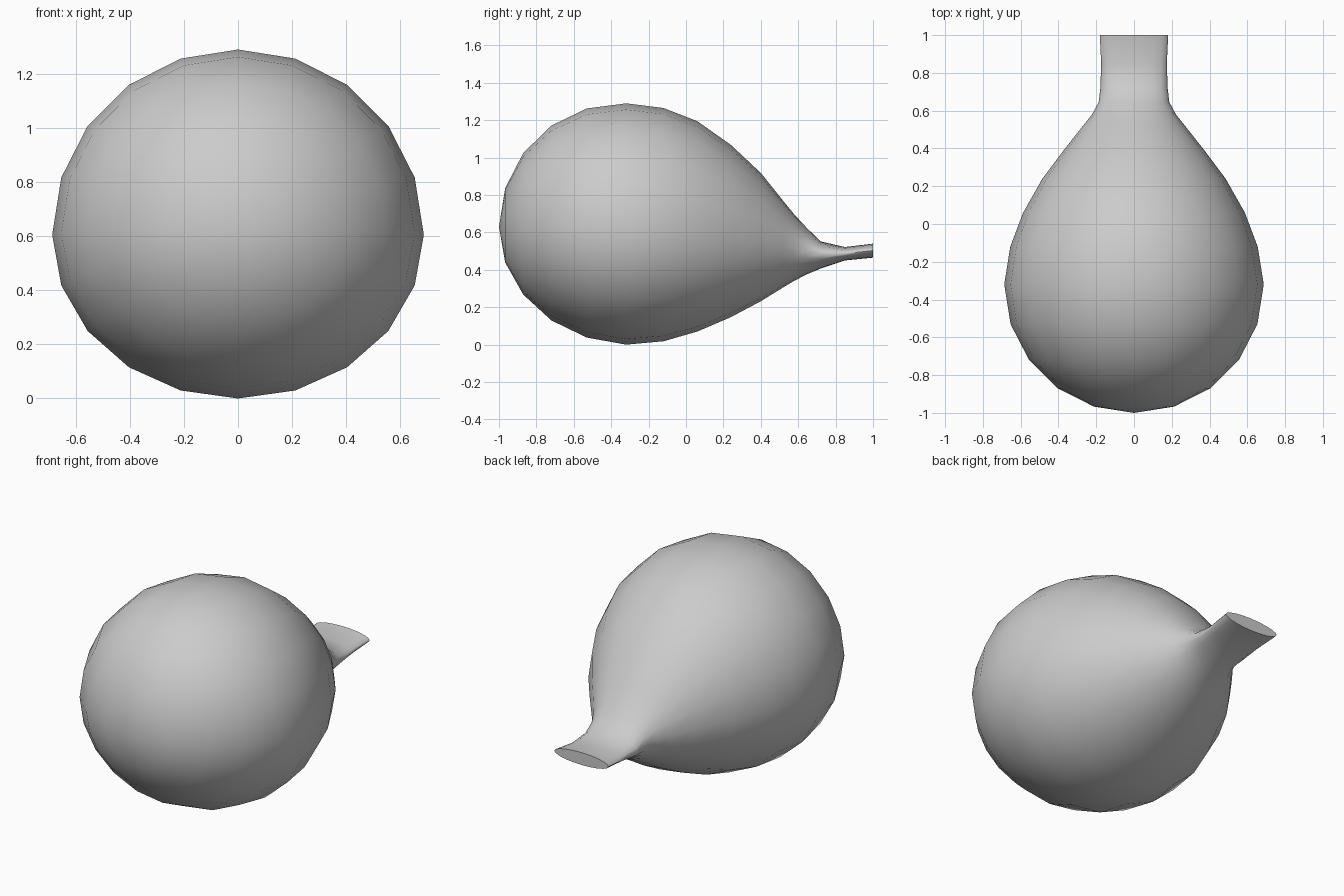
import bpy, bmesh
from math import sin, cos, pi, sqrt

if "Cube" in bpy.data.objects:
    bpy.data.objects.remove(bpy.data.objects["Cube"])

SIDES = 20

# rings along the body: y, half width, top z, side z, bottom z
rings = []
# round front end, an almost spherical dome
for i in range(1, 6):
    a = pi / 2 * i / 5
    y, s = -0.32 - 0.68 * cos(a), sin(a)
    rings.append((y, 0.687 * s, 0.607 + 0.683 * s + 0.02 * cos(a),
                  0.607 + 0.02 * cos(a), 0.607 - 0.605 * s + 0.02 * cos(a)))
rings[-1] = (-0.32, 0.687, 1.29, 0.605, 0.0)
# tapering shoulder and flattened neck
rings += [
    (-0.12, 0.655, 1.265, 0.60, 0.018),
    (0.06, 0.587, 1.195, 0.59, 0.07),
    (0.24, 0.485, 1.068, 0.575, 0.147),
    (0.40, 0.365, 0.918, 0.555, 0.232),
    (0.52, 0.27, 0.768, 0.535, 0.306),
    (0.58, 0.222, 0.695, 0.52, 0.342),
    (0.645, 0.187, 0.625, 0.505, 0.375),
    (0.72, 0.178, 0.552, 0.485, 0.407),
    (0.85, 0.174, 0.522, 0.487, 0.45),
    (1.0, 0.181, 0.54, 0.503, 0.465),
]

bm = bmesh.new()
loops = []
for y, w, top, mid, bot in rings:
    loop = []
    for k in range(SIDES):
        a = 2 * pi * k / SIDES
        h = (top - mid) if sin(a) > 0 else (mid - bot)
        loop.append(bm.verts.new((w * cos(a), y, mid + h * sin(a))))
    loops.append(loop)

# front pole fan, side quads and neck end cap
pole = bm.verts.new((0, -1, 0.63))
for k in range(SIDES):
    n = (k + 1) % SIDES
    bm.faces.new((pole, loops[0][k], loops[0][n]))
    for a, b in zip(loops, loops[1:]):
        bm.faces.new((a[k], b[k], b[n], a[n]))
bm.faces.new(loops[-1])
bmesh.ops.recalc_face_normals(bm, faces=bm.faces[:])

mesh = bpy.data.meshes.new("bulb_body")
bm.to_mesh(mesh)
bm.free()
body = bpy.data.objects.new("bulb_body", mesh)
bpy.context.collection.objects.link(body)
bpy.context.view_layer.objects.active = body
body.select_set(True)
bpy.ops.object.shade_smooth_by_angle(angle=pi / 3)
